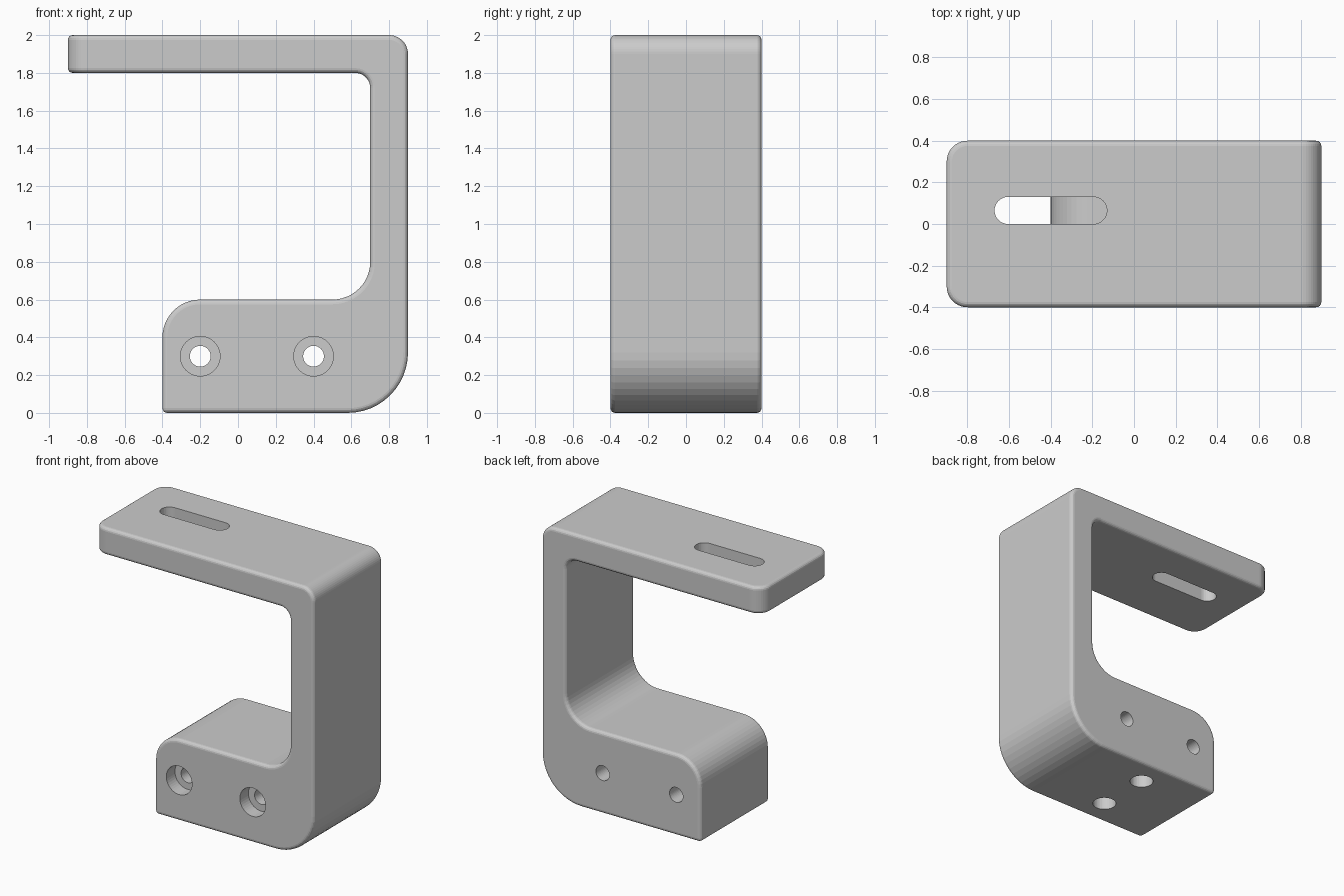
import bpy, bmesh, math
from mathutils import Vector

if "Cube" in bpy.data.objects:
    bpy.data.objects.remove(bpy.data.objects["Cube"])


def rounded(points, steps=12):
    """Turn (x, z, radius) corners into an outline with filleted corners."""
    out = []
    n = len(points)
    for i, (x, z, r) in enumerate(points):
        p = Vector((x, z))
        if r == 0:
            out.append(p)
            continue
        a = (Vector(points[i - 1][:2]) - p).normalized()
        b = (Vector(points[(i + 1) % n][:2]) - p).normalized()
        c = p + (a + b) * r  # all corners are right angles
        for k in range(steps + 1):
            t = k / steps * math.pi / 2
            out.append(c - b * r * math.cos(t) - a * r * math.sin(t))
    return out


def prism(name, loop, offset):
    """Extrude a closed 3D loop into a solid object."""
    bm = bmesh.new()
    face = bm.faces.new([bm.verts.new(p) for p in loop])
    ext = bmesh.ops.extrude_face_region(bm, geom=[face])
    moved = [v for v in ext["geom"] if isinstance(v, bmesh.types.BMVert)]
    bmesh.ops.translate(bm, verts=moved, vec=offset)
    bmesh.ops.recalc_face_normals(bm, faces=bm.faces)
    mesh = bpy.data.meshes.new(name)
    bm.to_mesh(mesh)
    bm.free()
    obj = bpy.data.objects.new(name, mesh)
    bpy.context.collection.objects.link(obj)
    return obj


def circle(r, n=40):
    return [(r * math.cos(k * 2 * math.pi / n), r * math.sin(k * 2 * math.pi / n)) for k in range(n)]


# Bracket body: hook-shaped side profile, extruded front to back
profile = rounded([
    (-0.9, 1.8, 0), (0.7, 1.8, 0.08), (0.7, 0.6, 0.2), (-0.4, 0.6, 0.2),
    (-0.4, 0, 0), (0.9, 0, 0.32), (0.9, 2, 0.1), (-0.9, 2, 0)])
bracket = prism("bracket", [(p.x, -0.4, p.y) for p in profile], (0, 0.8, 0))

# Round the arm's end corners, then soften every sharp edge
bm = bmesh.new()
bm.from_mesh(bracket.data)
ends = [e for e in bm.edges
        if all(v.co.x < -0.89 for v in e.verts)
        and abs(e.verts[0].co.y - e.verts[1].co.y) < 0.01]
bmesh.ops.bevel(bm, geom=ends, offset=0.1, segments=10, profile=0.5, affect='EDGES')
sharp = [e for e in bm.edges if e.calc_face_angle(0) > math.radians(45)]
bmesh.ops.bevel(bm, geom=sharp, offset=0.025, segments=4, profile=0.5,
                affect='EDGES', clamp_overlap=False)
bm.to_mesh(bracket.data)
bm.free()

cutters = []

# Slot through the top arm
slot = []
for cx, start in ((-0.195, -90), (-0.605, 90)):
    for k in range(17):
        t = math.radians(start + k * 180 / 16)
        slot.append((cx + 0.065 * math.cos(t), 0.065 + 0.065 * math.sin(t), 1.7))
cutters.append(prism("slot_cutter", slot, (0, 0, 0.4)))

# Counterbored screw holes through the base, front to back
for x in (-0.2, 0.4):
    for r, depth in ((0.055, 1.0), (0.105, 0.2)):
        cutters.append(prism("screw_hole_cutter",
                             [(x + u, -0.5, 0.3 + v) for u, v in circle(r)], (0, depth, 0)))

# Blind holes in the underside
for y in (-0.2, 0.2):
    cutters.append(prism("base_hole_cutter",
                         [(0.1 + u, y + v, -0.1) for u, v in circle(0.08)], (0, 0, 0.5)))

# Cut all openings and remove the cutters
bpy.context.view_layer.objects.active = bracket
bracket.select_set(True)
for c in cutters:
    c.hide_render = True
    mod = bracket.modifiers.new("cut", 'BOOLEAN')
    mod.operation = 'DIFFERENCE'
    mod.solver = 'EXACT'
    mod.object = c
    bpy.ops.object.modifier_apply(modifier=mod.name)
    bpy.data.objects.remove(c)
